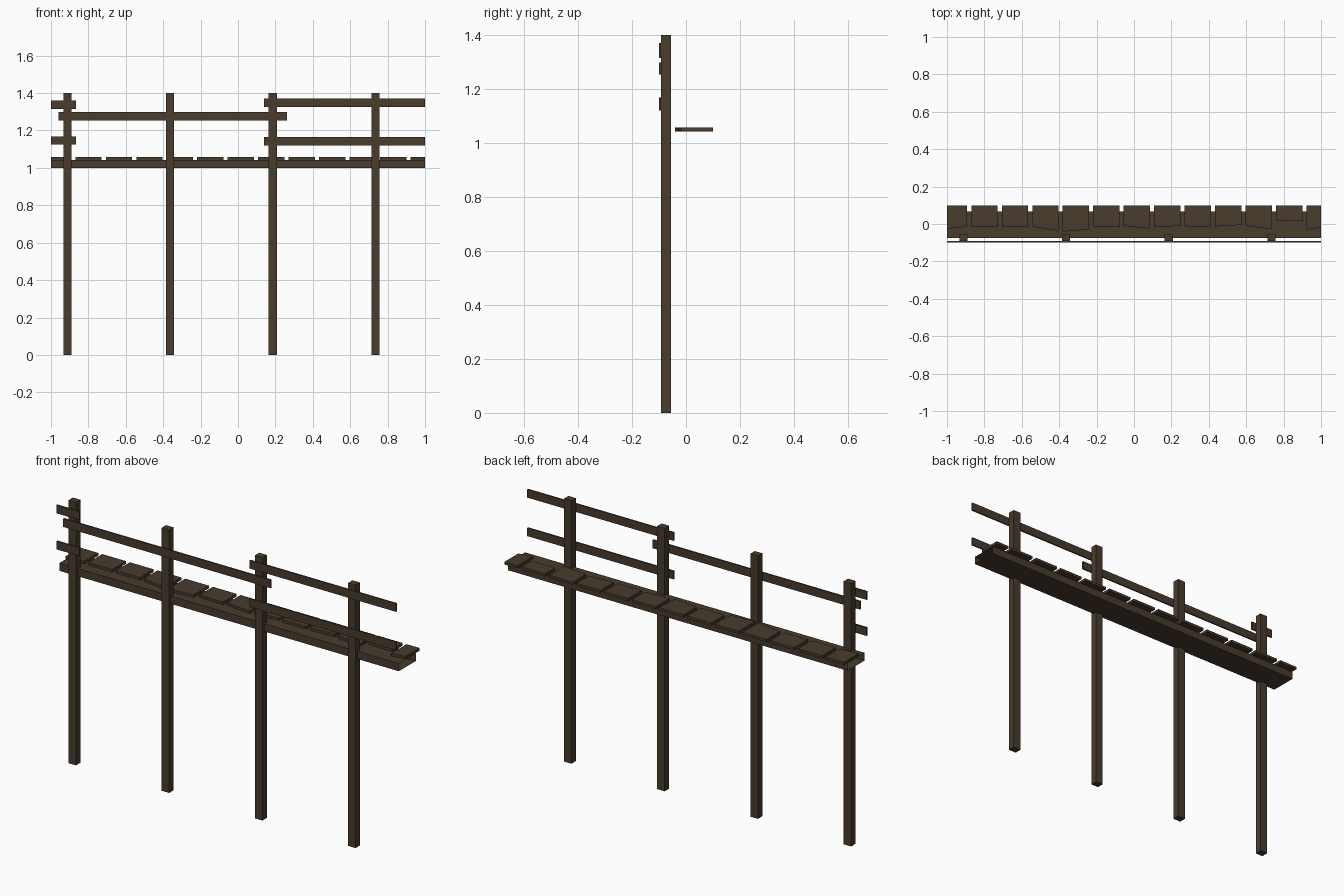
import bpy, bmesh

if "Cube" in bpy.data.objects:
    bpy.data.objects.remove(bpy.data.objects["Cube"])

wood = bpy.data.materials.new("dark_brown_wood")
wood.diffuse_color = (0.065, 0.045, 0.027, 1)
wood.use_nodes = True
wood.node_tree.nodes["Principled BSDF"].inputs["Base Color"].default_value = wood.diffuse_color


def prism(name, outline, z0, z1):
    """Extrude a flat xy outline (counter-clockwise) from z0 to z1."""
    bm = bmesh.new()
    face = bm.faces.new([bm.verts.new((x, y, z0)) for x, y in outline])
    geo = bmesh.ops.extrude_face_region(bm, geom=[face], use_keep_orig=True)["geom"]
    for v in geo:
        if isinstance(v, bmesh.types.BMVert):
            v.co.z = z1
    bmesh.ops.recalc_face_normals(bm, faces=bm.faces)
    mesh = bpy.data.meshes.new(name)
    bm.to_mesh(mesh)
    bm.free()
    mesh.materials.append(wood)
    obj = bpy.data.objects.new(name, mesh)
    bpy.context.collection.objects.link(obj)
    return obj


def box(name, x0, x1, y0, y1, z0, z1):
    return prism(name, [(x0, y0), (x1, y0), (x1, y1), (x0, y1)], z0, z1)


# Posts
for i, x in enumerate((-0.912, -0.363, 0.186, 0.735)):
    box(f"post_{i + 1}", x - 0.022, x + 0.022, -0.092, -0.055, 0, 1.4)

# Hand rails on the front of the posts
for name, x0, x1, z in (("rail_left_upper", -1, -0.865, 1.338),
                        ("rail_left_lower", -1, -0.865, 1.146),
                        ("rail_middle", -0.96, 0.262, 1.276),
                        ("rail_right_upper", 0.138, 1, 1.348),
                        ("rail_right_lower", 0.138, 1, 1.143)):
    box(name, x0, x1, -0.1, -0.092, z - 0.022, z + 0.022)

# Long support beam, a tube with open ends
beam = box("support_beam", -1, 1, -0.075, 0.068, 1.0, 1.041)
bm = bmesh.new()
bm.from_mesh(beam.data)
ends = [f for f in bm.faces if abs(f.normal.x) > 0.9]
bmesh.ops.delete(bm, geom=ends, context='FACES_ONLY')
bm.to_mesh(beam.data)
bm.free()

# Deck planks with uneven front edges: (front y at left, front y at right)
fronts = [(-0.025, -0.015), (-0.017, -0.017), (-0.015, -0.015), (-0.014, -0.036),
          (-0.04, -0.03), (-0.012, -0.015), (-0.01, -0.025), (-0.017, -0.01),
          (-0.014, -0.014), (-0.013, -0.005), (-0.01, -0.028), (0.015, 0.015),
          (-0.03, -0.017)]
for i, (ya, yb) in enumerate(fronts):
    x0 = -1.033 + 0.163 * i
    x1 = min(x0 + 0.14, 1)
    x0 = max(x0, -1)
    prism(f"plank_{i + 1}", [(x0, ya), (x1, yb), (x1, 0.1), (x0, 0.1)], 1.043, 1.057)
